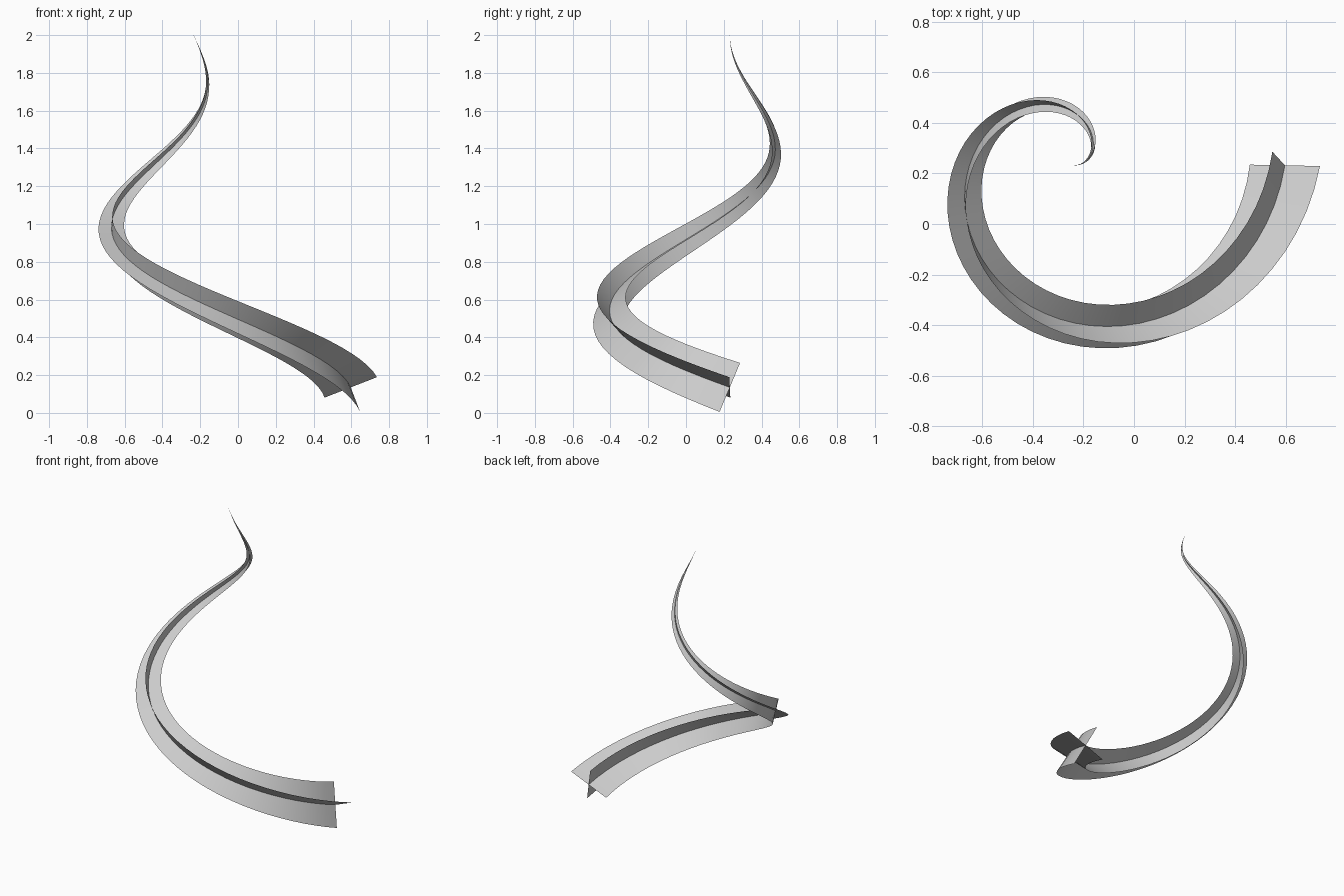
import bpy
from math import sin, cos, pi, radians
from mathutils import Vector

if "Cube" in bpy.data.objects:
    bpy.data.objects.remove(bpy.data.objects["Cube"])

STEPS = 64
CENTER = Vector((-0.235, 0.232))
RADIUS, Z0, Z1 = 0.832, 0.135, 2.0
HALF, TAPER, TILT = 0.149, 1.3, radians(22.7)


# Centreline: one clockwise turn of a spiral that winds in to its axis
def path(t):
    r, a = RADIUS * (1 - t), -2 * pi * t
    return Vector((CENTER.x + r * cos(a), CENTER.y + r * sin(a), Z0 + (Z1 - Z0) * t))


def tangent(t):
    return (path(t + 1e-4) - path(t - 1e-4)).normalized()


# Minimum-twist frames carried along the centreline
def frames():
    tan = tangent(0)
    side = tan.cross(Vector((0, 0, 1))).normalized() * -1
    if side.x < 0:
        side.negate()
    up = side.cross(tan)
    if up.z < 0:
        up.negate()
    normal = side * cos(TILT) + up * sin(TILT)
    result = []
    for i in range(STEPS + 1):
        t = i / STEPS
        new = tangent(t)
        normal.rotate(tan.rotation_difference(new))
        normal = (normal - new * normal.dot(new)).normalized()
        tan = new
        result.append((path(t), normal.copy(), normal.cross(tan), HALF * (1 - t) ** TAPER))
    return result


# Tapered ribbon swept along the frames
def ribbon(name, axis):
    verts, faces = [], []
    for f in frames():
        p, d, w = f[0], f[axis], max(f[3], 0.0005)
        verts += [p - d * w, p + d * w]
    for i in range(STEPS):
        k = 2 * i
        faces.append((k, k + 1, k + 3, k + 2))
    mesh = bpy.data.meshes.new(name)
    mesh.from_pydata(verts, [], faces)
    mesh.shade_smooth()
    obj = bpy.data.objects.new(name, mesh)
    bpy.context.collection.objects.link(obj)


# Two ribbons crossing at right angles
ribbon("flat_ribbon", 1)
ribbon("upright_ribbon", 2)
